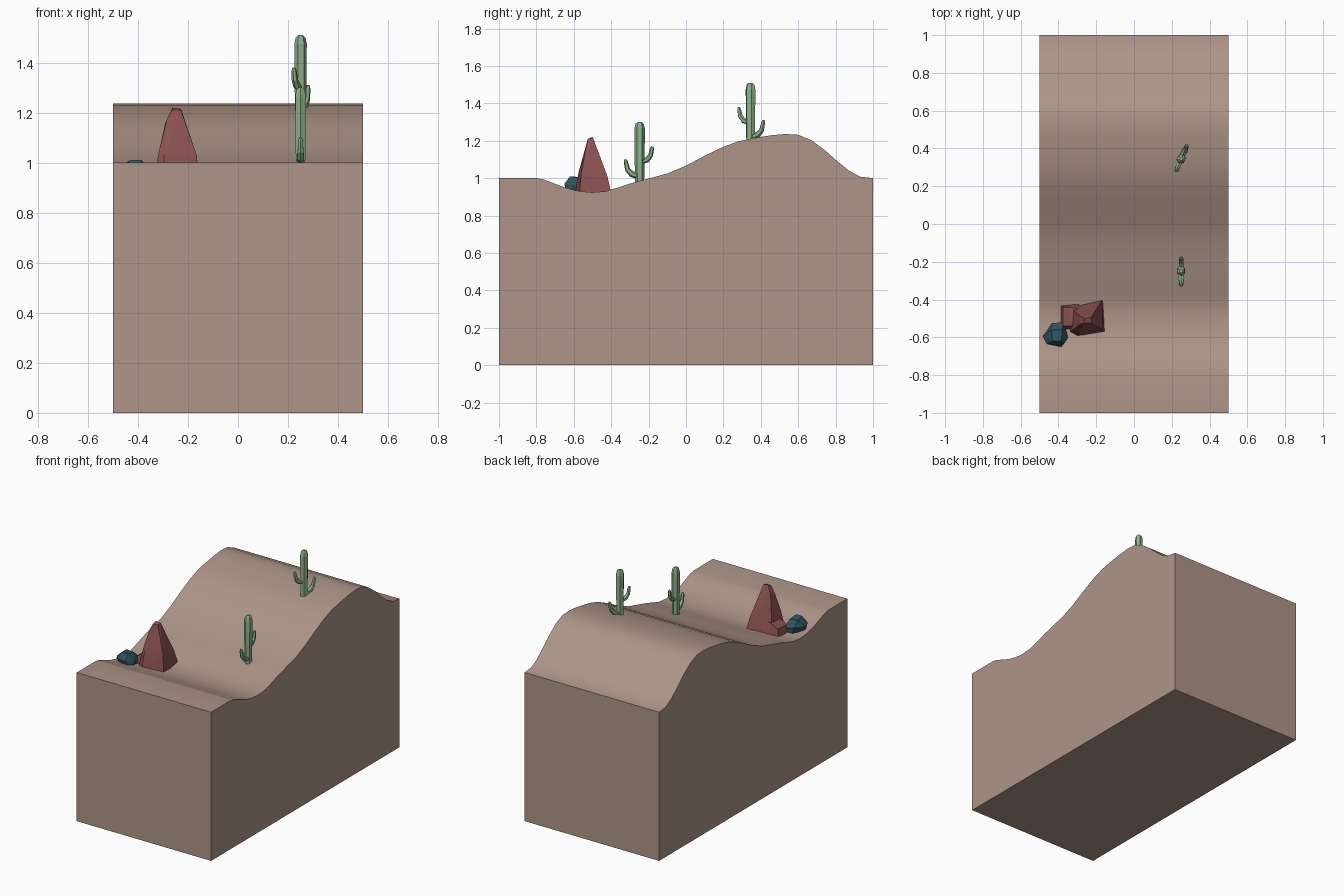
import bpy, bmesh, math
from mathutils import Vector

if "Cube" in bpy.data.objects:
    bpy.data.objects.remove(bpy.data.objects["Cube"])


def material(name, rgb):
    m = bpy.data.materials.new(name)
    m.diffuse_color = (*rgb, 1)
    m.use_nodes = True
    m.node_tree.nodes["Principled BSDF"].inputs["Base Color"].default_value = m.diffuse_color
    return m


SAND = material("sand", (0.42, 0.30, 0.25))
GREEN = material("green", (0.27, 0.45, 0.27))
RED = material("red_rock", (0.27, 0.085, 0.085))
TEAL = material("teal_rock", (0.03, 0.09, 0.12))


def finish(bm, name, mat):
    bmesh.ops.recalc_face_normals(bm, faces=bm.faces[:])
    me = bpy.data.meshes.new(name)
    bm.to_mesh(me)
    bm.free()
    me.materials.append(mat)
    ob = bpy.data.objects.new(name, me)
    bpy.context.collection.objects.link(ob)
    return ob


# Dune block: side profile extruded across x
profile = [(-1, 1), (-.8, 1), (-.76, .993), (-.7, .97), (-.64, .947), (-.57, .93),
           (-.5, .924), (-.43, .93), (-.37, .948), (-.28, .977), (-.2, .998),
           (-.1, 1.025), (0, 1.067), (.1, 1.12), (.2, 1.168), (.28, 1.197),
           (.36, 1.214), (.46, 1.23), (.53, 1.236), (.6, 1.232), (.67, 1.203),
           (.74, 1.152), (.81, 1.09), (.87, 1.041), (.93, 1.008), (1, 1)]
bm = bmesh.new()
side = [bm.verts.new((-.5, y, z)) for y, z in [(-1, 0)] + profile + [(1, 0)]]
face = bm.faces.new(side)
ext = bmesh.ops.extrude_face_region(bm, geom=[face], use_keep_orig=True)
bmesh.ops.translate(bm, vec=(1, 0, 0),
                    verts=[g for g in ext["geom"] if isinstance(g, bmesh.types.BMVert)])
dune = finish(bm, "dune_block", SAND)
bpy.context.view_layer.objects.active = dune
dune.select_set(True)
bpy.ops.object.shade_smooth_by_angle(angle=math.radians(40))


# Tapered six-sided limb following a path of (y, z, radius)
def limb(bm, path, flat):
    rings = []
    for i, (y, z, r) in enumerate(path):
        a, b = path[max(i - 1, 0)], path[min(i + 1, len(path) - 1)]
        t = Vector((0, b[0] - a[0], b[1] - a[1])).normalized()
        n = Vector((0, t.z, -t.y))
        ring = []
        for k in range(6):
            ang = math.tau * k / 6
            off = n * r * math.cos(ang) + Vector((r * flat * math.sin(ang), 0, 0))
            ring.append(bm.verts.new(Vector((0, y, z)) + off))
        rings.append(ring)
    for lo, hi in zip(rings, rings[1:]):
        for k in range(6):
            bm.faces.new((lo[k], lo[(k + 1) % 6], hi[(k + 1) % 6], hi[k]))
    bm.faces.new(rings[0])
    bm.faces.new(rings[-1])


def cactus(name, loc, turn):
    bm = bmesh.new()
    limb(bm, [(0, -.02, .024), (0, .14, .027), (0, .285, .028),
              (0, .31, .022), (0, .32, .011)], .87)
    limb(bm, [(.01, .108, .013), (.04, .118, .015), (.059, .142, .013),
              (.066, .178, .011), (.068, .19, .006)], .95)
    limb(bm, [(-.01, .03, .015), (-.042, .042, .017), (-.064, .065, .014),
              (-.074, .108, .011), (-.077, .12, .006)], .95)
    ob = finish(bm, name, GREEN)
    ob.location = loc
    ob.rotation_euler.z = math.radians(turn)


cactus("front_cactus", (.25, -.248, .98), 0)
cactus("back_cactus", (.25, .345, 1.19), 157)


# Faceted rocks: convex hulls of a few corners
def rock(name, points, mat):
    bm = bmesh.new()
    for p in points:
        bm.verts.new(p)
    res = bmesh.ops.convex_hull(bm, input=bm.verts[:])
    bmesh.ops.delete(bm, geom=list({g for g in res["geom_interior"] + res["geom_unused"]
                                    if isinstance(g, bmesh.types.BMVert)}), context='VERTS')
    finish(bm, name, mat)


rock("tall_rock", [
    (-.165, -.40, .92), (-.155, -.57, .91), (-.30, -.595, .91), (-.34, -.57, .92), (-.335, -.44, .91),
    (-.18, -.42, 1.01), (-.165, -.56, 1.03), (-.295, -.575, 1.03), (-.315, -.555, 1.05),
    (-.285, -.53, 1.17), (-.29, -.485, 1.16),
    (-.265, -.525, 1.21), (-.228, -.525, 1.21), (-.228, -.497, 1.215), (-.262, -.50, 1.22)], RED)
rock("small_red_rock", [
    (-.39, -.43, .91), (-.39, -.56, .91), (-.29, -.42, .91), (-.29, -.56, .91),
    (-.375, -.44, .975), (-.375, -.54, .97), (-.34, -.44, .995), (-.33, -.54, .995), (-.29, -.45, 1.0)], RED)
rock("teal_rock", [
    (-.46, -.60, .92), (-.42, -.53, .91), (-.37, -.53, .91), (-.36, -.62, .92), (-.39, -.64, .92),
    (-.483, -.595, .965), (-.435, -.525, .965), (-.37, -.52, .955), (-.35, -.60, .96),
    (-.385, -.65, .97), (-.46, -.635, .97),
    (-.43, -.62, 1.01), (-.385, -.62, 1.01), (-.44, -.56, 1.005), (-.38, -.56, 1.0)], TEAL)
